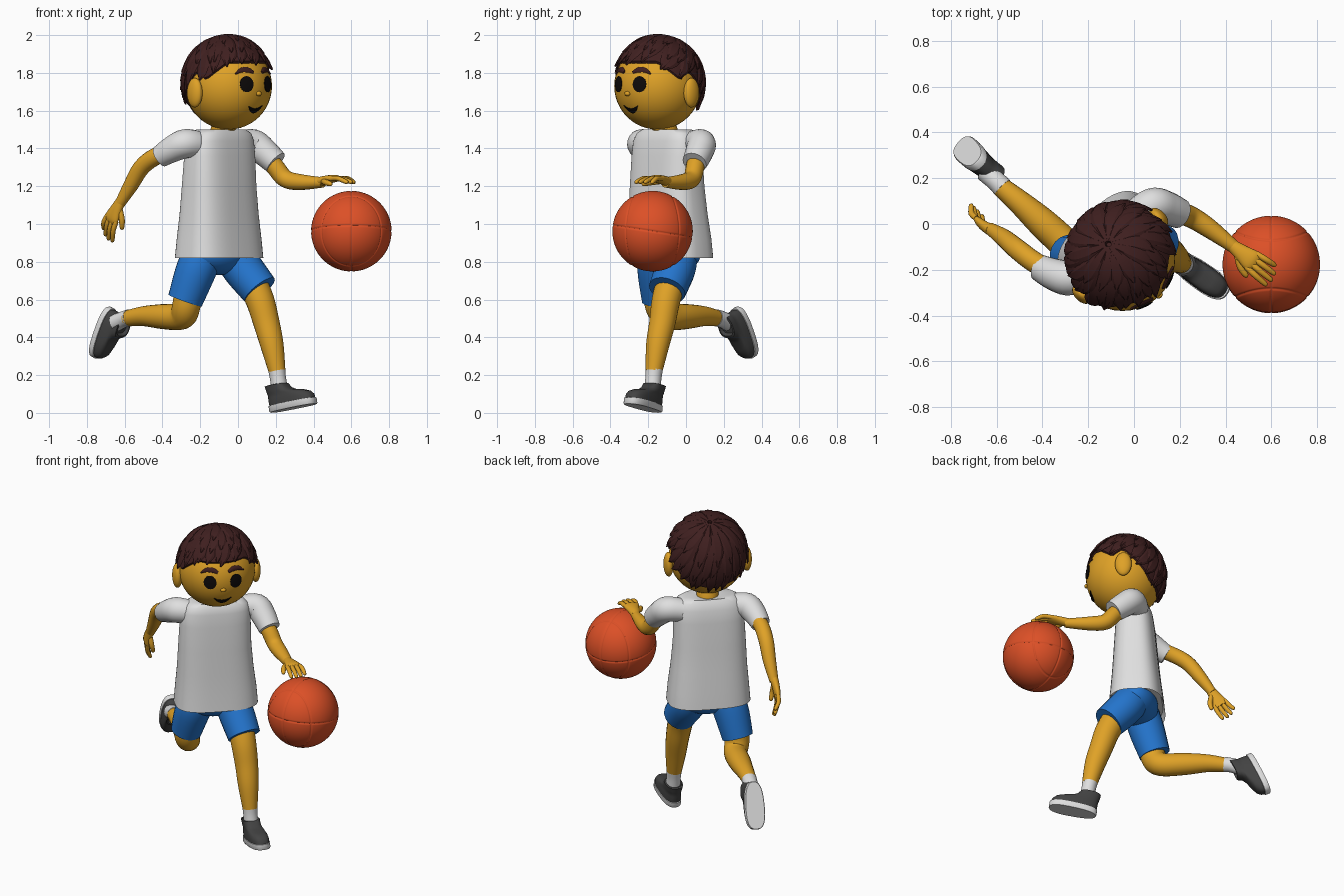
import bpy, bmesh, math, random
from mathutils import Vector as V

random.seed(4)
if "Cube" in bpy.data.objects:
    bpy.data.objects.remove(bpy.data.objects["Cube"], do_unlink=True)


def material(name, *rgb):
    m = bpy.data.materials.new(name)
    m.use_nodes = True
    m.diffuse_color = (*rgb, 1)
    m.node_tree.nodes["Principled BSDF"].inputs["Base Color"].default_value = (*rgb, 1)
    return m


skin = material("skin", .74, .36, .02)
hair = material("dark_brown_hair", .05, .014, .014)
white = material("white_cloth", .74, .74, .74)
blue = material("blue_shorts", .018, .18, .62)
orange = material("orange_ball", .72, .08, .02)
grey = material("dark_grey_shoe", .055, .055, .055)
black = material("black", .004, .003, .003)

# The body faces diagonally: forward and left directions
Z = V((0, 0, 1))
FWD = V((1, -1, 0)).normalized()
LEFT = V((1, 1, 0)).normalized()


def finish(name, bm, mat, angle=50):
    bmesh.ops.recalc_face_normals(bm, faces=bm.faces[:])
    me = bpy.data.meshes.new(name)
    bm.to_mesh(me)
    bm.free()
    me.materials.append(mat)
    ob = bpy.data.objects.new(name, me)
    bpy.context.collection.objects.link(ob)
    bpy.ops.object.select_all(action='DESELECT')
    ob.select_set(True)
    bpy.context.view_layer.objects.active = ob
    bpy.ops.object.shade_smooth_by_angle(angle=math.radians(angle))
    return ob


def loft(name, rings, mat, angle=50):
    bm = bmesh.new()
    rows = [[bm.verts.new(p) for p in r] for r in rings]
    n = len(rows[0])
    for a, b in zip(rows, rows[1:]):
        for i in range(n):
            j = (i + 1) % n
            bm.faces.new((a[i], a[j], b[j], b[i]))
    bm.faces.new(rows[0])
    bm.faces.new(rows[-1])
    return finish(name, bm, mat, angle)


def spline(keys, steps):
    """Smooth curve through the keys, each holding position and two radii."""
    k = [keys[0]] + keys + [keys[-1]]
    out = []
    for a, b, c, d in zip(k, k[1:], k[2:], k[3:]):
        for s in range(steps):
            t = s / steps
            out.append(b + (c - a) * (t / 2) + (a * 2 - b * 5 + c * 4 - d) * (t * t / 2)
                       + (b * 3 - a - c * 3 + d) * (t ** 3 / 2))
    return out + [keys[-1]]


def tube(name, pts, mat, ref=Z, sides=20, steps=5, angle=50):
    """pts: (position, width radius[, thickness radius]); ref: thickness direction."""
    path = spline([V((*p[0], p[1], p[-1])) for p in pts], steps)
    pos = [V(p[:3]) for p in path]
    rings = []
    for i, (p, q) in enumerate(zip(pos, path)):
        t = (pos[min(i + 1, len(pos) - 1)] - pos[max(i - 1, 0)]).normalized()
        side = t.cross(ref(p) if callable(ref) else ref).normalized()
        up = side.cross(t)
        rings.append([p + side * q[3] * math.cos(w) + up * q[4] * math.sin(w)
                      for w in (math.tau * s / sides for s in range(sides))])
    return loft(name, rings, mat, angle)


def ellipsoid(name, centre, size, mat):
    """size: radii along left, forward and up."""
    bm = bmesh.new()
    bmesh.ops.create_uvsphere(bm, u_segments=40, v_segments=24, radius=1)
    for v in bm.verts:
        c = v.co.copy()
        v.co = centre + LEFT * c.x * size[0] + FWD * c.y * size[1] + Z * c.z * size[2]
    return finish(name, bm, mat)


# Shirt: rounded-box sections from hem to collar
def section(z, hw, hd, cx, cy):
    pw = lambda c: math.copysign(abs(c) ** .68, c)
    ang = [math.tau * i / 48 for i in range(48)]
    return [V((cx, cy, z)) + LEFT * hw * pw(math.cos(a)) + FWD * hd * pw(math.sin(a)) for a in ang]


loft("shirt", [section(*s) for s in (
    (.86, .23, .15, -.1, -.09), (.82, .25, .165, -.1, -.09), (.92, .242, .155, -.1, -.09),
    (1.05, .228, .142, -.1, -.095), (1.2, .218, .13, -.1, -.1), (1.36, .212, .118, -.097, -.1),
    (1.44, .205, .108, -.095, -.1), (1.48, .185, .095, -.09, -.1), (1.5, .15, .08, -.09, -.1),
    (1.495, .075, .065, -.085, -.1))], white)
tube("neck", [((-.09, -.1, 1.4), .07), ((-.08, -.11, 1.49), .067), ((-.06, -.14, 1.57), .06)], skin, LEFT)

# Arms and sleeves
tube("left_sleeve", [((0, .03, 1.42), .07), ((.08, .08, 1.425), .077), ((.14, .07, 1.38), .074),
                     ((.2, .045, 1.325), .066)], white)
tube("right_sleeve", [((-.2, -.2, 1.42), .07), ((-.28, -.235, 1.425), .077), ((-.35, -.22, 1.395), .07),
                      ((-.415, -.19, 1.355), .058)], white)
tube("left_arm", [((.1, .07, 1.4), .05), ((.19, .05, 1.31), .049), ((.25, .03, 1.24), .047),
                  ((.33, -.02, 1.222), .042), ((.45, -.11, 1.22), .027)], skin)
tube("right_arm", [((-.33, -.22, 1.39), .045), ((-.43, -.17, 1.36), .046), ((-.51, -.11, 1.3), .045),
                   ((-.57, -.06, 1.2), .039), ((-.63, -.02, 1.1), .027)], skin)


# Hands: flat palm, four fingers and a thumb
def hand(name, wrist, d, thumb, curl):
    wrist, d, s = V(wrist), V(d).normalized(), V(thumb)
    s = (s - d * s.dot(d)).normalized()
    n = d.cross(s) * curl
    at = lambda along, across, palm: wrist + d * along + s * across + n * palm
    tube(name + "_palm", [(at(-.02, 0, 0), .028, .026), (at(.03, 0, -.008), .037, .023),
                          (at(.08, 0, -.012), .047, .019), (at(.105, 0, -.008), .038, .012)], skin, n)
    for i in range(4):
        x = (i - 1.5) * .024
        reach = .17 + (.02, .026, .02, 0)[3 - i if i else 3]
        tube(f"{name}_finger_{i + 1}", [(at(.08, x, -.01), .013), (at(.13, x * 1.15, -.01), .0135),
                                        (at(reach, x * 1.25, .012), .011),
                                        (at(reach + .01, x * 1.25, .016), .004)], skin, n, 10, 3)
    tube(name + "_thumb", [(at(.02, .02, 0), .016), (at(.06, .052, .008), .016),
                           (at(.1, .066, .018), .012), (at(.11, .068, .02), .004)], skin, n, 10, 3)


hand("left_hand", (.45, -.11, 1.225), (.79, -.61, .05), (-.6, -.79, 0), 1)
hand("right_hand", (-.63, -.02, 1.1), (-.36, .36, -.83), FWD, -1)

# Shorts and legs
ellipsoid("shorts_seat", V((-.1, -.09, .84)), (.2, .125, .11), blue)
tube("left_shorts_leg", [((-.05, -.04, .87), .1), ((.02, -.055, .77), .108), ((.115, -.1, .65), .1)], blue, LEFT)
tube("right_shorts_leg", [((-.17, -.14, .87), .1), ((-.22, -.15, .76), .108), ((-.28, -.14, .595), .094)], blue, LEFT)
tube("left_leg", [((.06, -.07, .72), .08), ((.115, -.105, .6), .076), ((.15, -.125, .48), .07),
                  ((.18, -.15, .36), .062), ((.207, -.17, .22), .045)], skin, LEFT)
tube("right_leg", [((-.26, -.15, .66), .077), ((-.275, -.14, .56), .075), ((-.3, -.09, .51), .07),
                   ((-.4, .005, .51), .066), ((-.5, .095, .512), .053), ((-.59, .17, .5), .042)], skin, LEFT)
tube("left_sock", [((.205, -.168, .23), .046), ((.212, -.173, .18), .043), ((.225, -.18, .1), .046)], white, LEFT)
tube("right_sock", [((-.575, .16, .503), .046), ((-.605, .19, .495), .044), ((-.65, .23, .475), .046)], white, LEFT)


# Shoes: stacked outlines running heel to toe
def shoe(name, heel, d, up):
    heel, d, up = V(heel), V(d).normalized(), V(up)
    up = (up - d * up.dot(d)).normalized()
    side = up.cross(d)

    def outline(z, x0, x1, w):
        pts = []
        for i in range(40):
            c, s = math.cos(math.tau * i / 40), math.sin(math.tau * i / 40)
            c, s = (math.copysign(abs(q) ** .75, q) for q in (c, s))
            pts.append(heel + d * ((x0 + x1) / 2 + c * (x1 - x0) / 2)
                       + side * s * w * (1 + .08 * c) + up * z)
        return pts
    loft(name + "_sole", [outline(*o) for o in ((0, .004, .286, .056), (.006, 0, .29, .06),
                                                (.034, 0, .29, .06), (.036, .01, .28, .05))], white, 40)
    loft(name + "_upper", [outline(*o) for o in (
        (.03, .006, .284, .056), (.055, .004, .28, .056), (.075, .004, .262, .053), (.09, .004, .22, .05),
        (.1, .002, .17, .05), (.115, 0, .14, .05), (.14, -.004, .122, .052), (.142, .01, .11, .044),
        (.125, .015, .1, .04))], grey)


shoe("left_shoe", (.175, -.145, 0), (.81, -.56, .17), Z)
shoe("right_shoe", (-.685, .275, .565), (-.29, .29, -.91), (.7, -.6, -.4))

# Head, ears and nose
C = V((-.05, -.15, 1.73))
R = .23
ellipsoid("head", C, (R, R, R), skin)


def on_face(u, v, lift=0.0):
    f = math.sqrt(max(R * R - u * u - v * v, 0))
    return C + (LEFT * u + FWD * f + Z * v) * (1 + lift / R)


for word, s in (("left", 1), ("right", -1)):
    ellipsoid(word + "_ear", C + LEFT * s * .238 - FWD * .015 - Z * .035, (.03, .05, .078), skin)
ellipsoid("nose", on_face(0, -.04), (.017, .014, .013), skin)


# Painted face parts: thin plates hugging the head
def plate(name, outline, mat):
    bm = bmesh.new()
    n = len(outline)
    mid = sum((V(p) for p in outline), V((0, 0))) / n
    rows = [[bm.verts.new(on_face(*mid.lerp(V(p), k), lift)) for p in outline]
            for k, lift in ((1, -.002), (1, .004), (.5, .005))]
    for a, b in zip(rows, rows[1:]):
        for i in range(n):
            bm.faces.new((a[i - 1], a[i], b[i], b[i - 1]))
    bm.faces.new(rows[-1])
    finish(name, bm, mat)


turn = [math.tau * i / 28 for i in range(28)]
for word, s in (("left", 1), ("right", -1)):
    plate(word + "_eye", [(s * .078 + .036 * math.cos(a), .01 + .042 * math.sin(a)) for a in turn], black)
    tube(word + "_eyebrow", [(on_face(s * u, v, .002), w, .006) for u, v, w in
                             ((.032, .072, .008), (.06, .085, .015), (.095, .084, .013), (.128, .064, .004))],
         hair, lambda p: p - C, 8)
arc = [i / 12 * 2 - 1 for i in range(13)]
plate("mouth", [(.052 * x, -.118 + .016 * x * x) for x in arc]
      + [(.052 * x, -.142 + .04 * x * x) for x in arc[-2:0:-1]], black)

# Hair: a cap from crown to hairline, covered with overlapping locks
CROWN = V((0, -.35, 1)).normalized()
LINE = ((0, 60), (45, 60), (66, 76), (76, 84), (92, 72), (112, 92), (140, 116), (181, 124))


def hairline(az, extra=0.0):
    deg = abs((math.degrees(az) + 180) % 360 - 180)
    for (a, p), (b, q) in zip(LINE, LINE[1:]):
        if a <= deg < b:
            th = math.radians(p + (q - p) * (deg - a) / (b - a) + extra)
    return V((math.sin(th) * math.sin(az), math.sin(th) * math.cos(az), math.cos(th)))


def scalp(az, t, radius, extra=0.0):
    d = CROWN.slerp(hairline(az, extra), t)
    return C + (LEFT * d.x + FWD * d.y + Z * d.z * 1.04) * radius


around = [math.tau * i / 60 for i in range(60)]
loft("hair_cap", [[scalp(a, t, r) for a in around] for t, r in
                  ((.03, .248), (.2, .248), (.4, .247), (.6, .245), (.8, .242), (.97, .238), (1, .222))], hair)
for layer, (count, t0, t1, lift) in enumerate(((26, .4, 1, .243), (20, .2, .82, .249), (13, .03, .6, .254))):
    for i in range(count):
        az = math.tau * (i + .5 * layer + random.uniform(-.25, .25)) / count
        end, ex = t1 + random.uniform(-.04, .05), random.uniform(-2, 5)
        sweep = random.uniform(.1, .3)
        keys = []
        for k, w in ((0, .012), (.35, .034), (.7, .033), (1, .004)):
            t = t0 + (end - t0) * k
            keys.append((scalp(az - sweep * k * k, t, lift + .004 * k, ex), w, .013 - .008 * k * k))
        tube(f"hair_lock_{layer}_{i}", keys, hair, lambda p: p - C, 6, 3, 25)

# Ball with pressed-in seams
bm = bmesh.new()
bmesh.ops.create_icosphere(bm, subdivisions=7, radius=1)
for v in bm.verts:
    p = v.co
    gap = min(abs(p.x), abs(p.z + .15 * p.y), abs(abs(p.y) - .5 - .3 * p.x ** 2))
    v.co = V((.6, -.177, .962)) + p * (.213 - .004 * max(0, 1 - gap / .035))
finish("ball", bm, orange)
